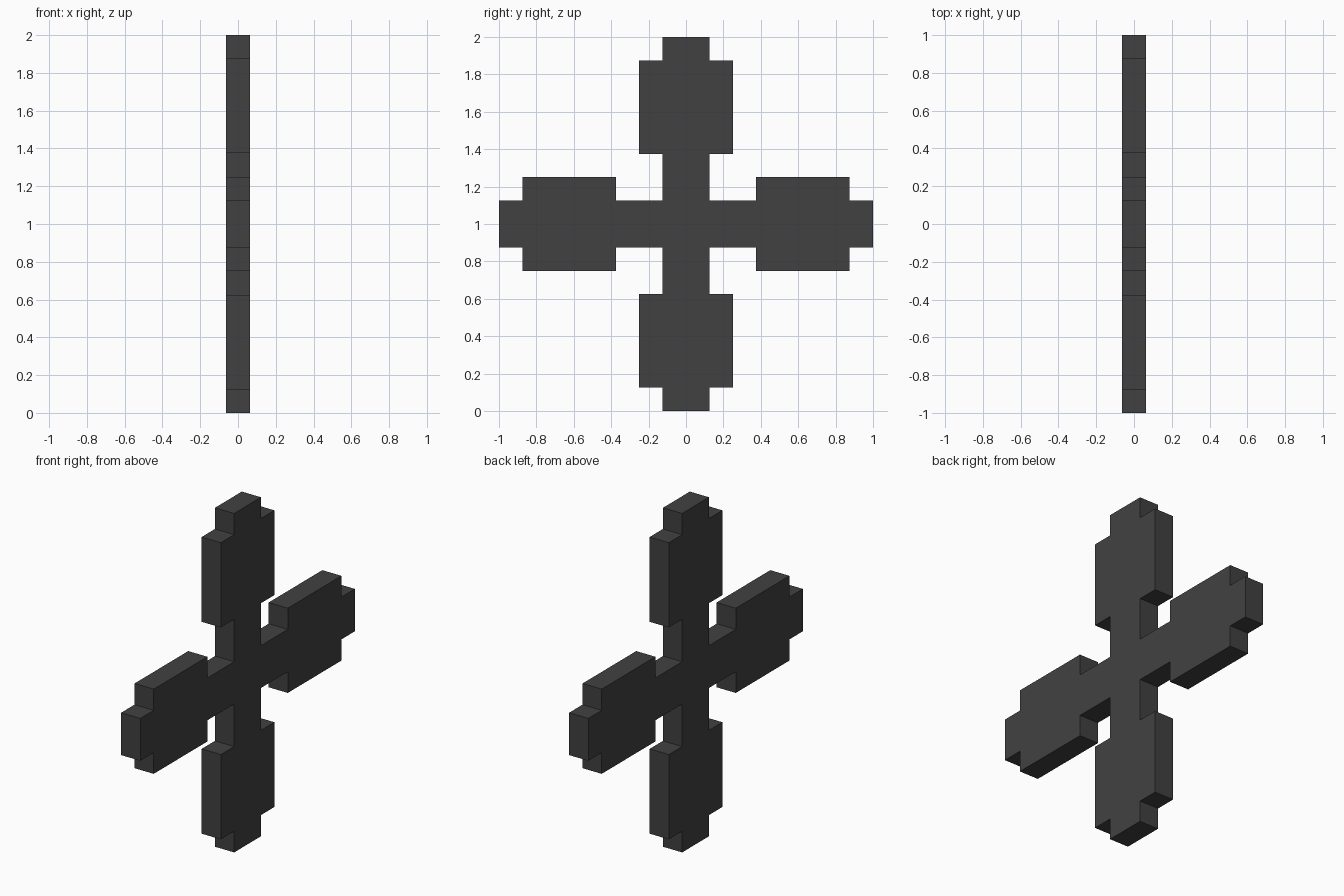
import bpy, bmesh
from mathutils import Vector

if "Cube" in bpy.data.objects:
    bpy.data.objects.remove(bpy.data.objects["Cube"])

U = 0.125          # grid unit of the blocky shape
CENTRE_Z = 1.0

mat = bpy.data.materials.new("dark grey")
mat.diffuse_color = (0.053, 0.053, 0.053, 1)
mat.use_nodes = True
mat.node_tree.nodes["Principled BSDF"].inputs["Base Color"].default_value = mat.diffuse_color

# Outline of one arm (y, z in grid units), from inner corner round the tip
half = [(1, 1), (1, 3), (2, 3), (2, 7), (1, 7), (1, 8)]
arm = half + [(-y, z) for y, z in reversed(half[1:])]

# Turn the arm through four quarter turns to close the cross outline
outline = []
for _ in range(4):
    outline += arm
    arm = [(-z, y) for y, z in arm]

# Flat face, extruded to the plate thickness
bm = bmesh.new()
face = bm.faces.new([bm.verts.new((-U / 2, y * U, z * U + CENTRE_Z)) for y, z in outline])
ext = bmesh.ops.extrude_face_region(bm, geom=[face], use_keep_orig=True)
verts = [g for g in ext["geom"] if isinstance(g, bmesh.types.BMVert)]
bmesh.ops.translate(bm, verts=verts, vec=Vector((U, 0, 0)))
bmesh.ops.recalc_face_normals(bm, faces=bm.faces)

mesh = bpy.data.meshes.new("four_blade_cross")
bm.to_mesh(mesh)
bm.free()
mesh.materials.append(mat)
cross = bpy.data.objects.new("four_blade_cross", mesh)
bpy.context.collection.objects.link(cross)
